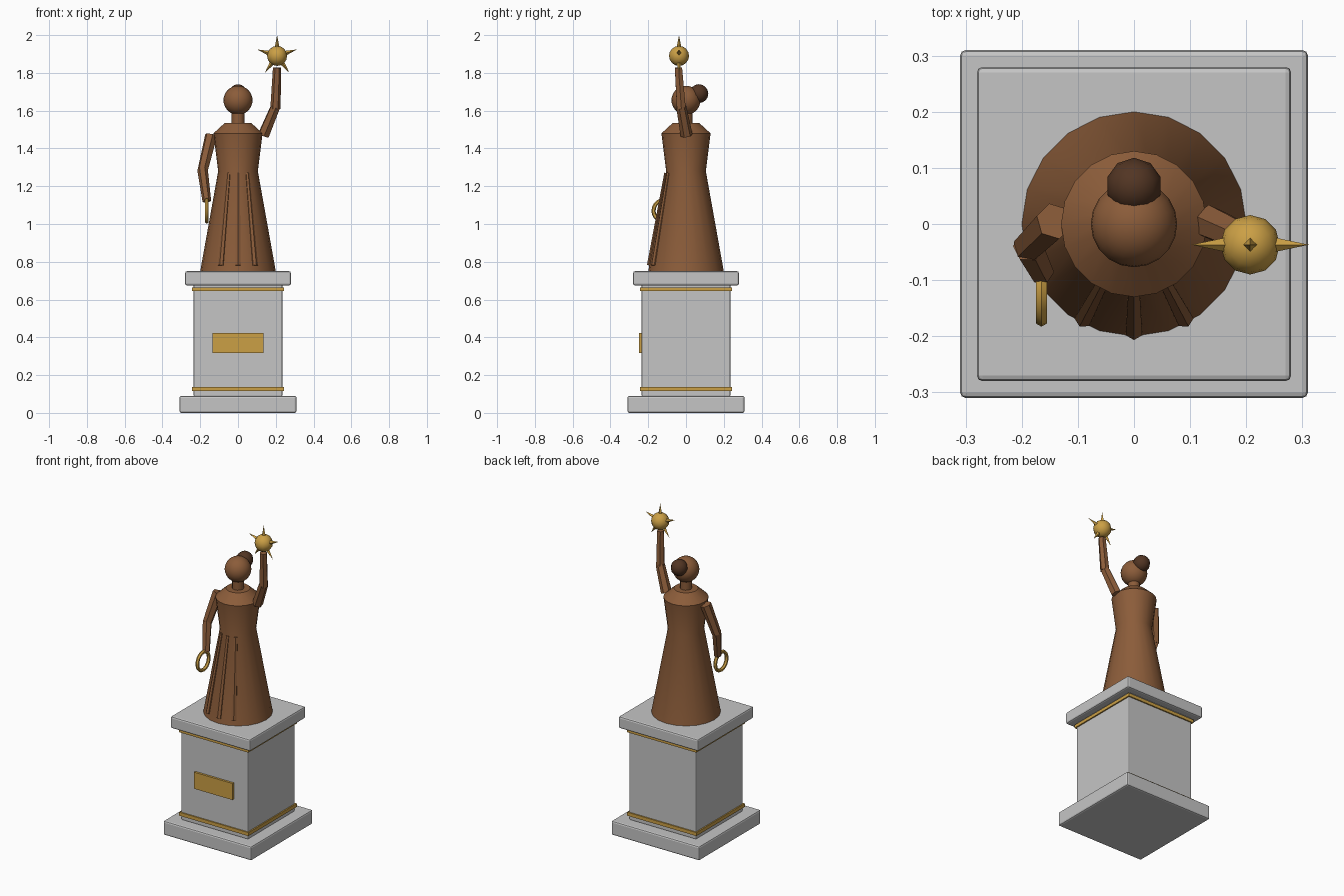
import bpy, math
from mathutils import Vector

if "Cube" in bpy.data.objects:
    bpy.data.objects.remove(bpy.data.objects["Cube"])


def material(name, rgb):
    m = bpy.data.materials.new(name)
    m.diffuse_color = (*rgb, 1)
    m.use_nodes = True
    m.node_tree.nodes["Principled BSDF"].inputs["Base Color"].default_value = m.diffuse_color
    return m


STONE = material("grey stone", (0.56, 0.56, 0.56))
BRONZE = material("brown bronze", (0.26, 0.108, 0.042))
DARK = material("dark bronze", (0.085, 0.036, 0.017))
GOLD = material("gold", (0.60, 0.35, 0.06))


def finish(name, mat, smooth=None):
    o = bpy.context.object
    o.name = name
    o.data.materials.append(mat)
    if smooth:
        bpy.ops.object.shade_smooth_by_angle(angle=math.radians(smooth))
    return o


def box(name, mat, half, z0, z1, bevel=0.0):
    bpy.ops.mesh.primitive_cube_add(size=1, location=(0, 0, (z0 + z1) / 2))
    o = finish(name, mat)
    o.scale = (2 * half, 2 * half, z1 - z0)
    bpy.ops.object.transform_apply(location=False, rotation=False, scale=True)
    if bevel:
        b = o.modifiers.new("bevel", "BEVEL")
        b.width, b.segments = bevel, 2
    return o


def rod(name, mat, a, b, r1, r2, sides=6, smooth=None):
    a, b = Vector(a), Vector(b)
    d = b - a
    bpy.ops.mesh.primitive_cone_add(vertices=sides, radius1=r1, radius2=r2, depth=d.length,
                                    location=(a + b) / 2,
                                    rotation=d.to_track_quat('Z', 'Y').to_euler())
    return finish(name, mat, smooth)


def ball(name, mat, loc, r, seg, rings):
    bpy.ops.mesh.primitive_uv_sphere_add(segments=seg, ring_count=rings, radius=r, location=loc)
    return finish(name, mat, 60)


# Pedestal
box("pedestal_base", STONE, 0.31, 0, 0.09, 0.01)
box("pedestal_shaft", STONE, 0.235, 0.085, 0.68, 0.008)
box("pedestal_cap", STONE, 0.28, 0.675, 0.75, 0.01)
box("lower_trim", GOLD, 0.243, 0.115, 0.137)
box("upper_trim", GOLD, 0.243, 0.645, 0.665)
bpy.ops.mesh.primitive_cube_add(size=1, location=(0, -0.24, 0.37))
plaque = finish("plaque", GOLD)
plaque.scale = (0.27, 0.018, 0.105)

# Gown: turned profile (radius, height)
profile = [(0.2, 0.75), (0.105, 1.28), (0.13, 1.48), (0.07, 1.535)]
N = 20
verts = [(r * math.sin(math.tau * i / N), r * math.cos(math.tau * i / N), z)
         for r, z in profile for i in range(N)]
faces = [(k * N + i, k * N + N + i, k * N + N + (i + 1) % N, k * N + (i + 1) % N)
         for k in range(len(profile) - 1) for i in range(N)]
faces += [tuple(range(N)), tuple(range(4 * N - 1, 3 * N - 1, -1))]
mesh = bpy.data.meshes.new("gown")
mesh.from_pydata(verts, [], faces)
gown = bpy.data.objects.new("gown", mesh)
bpy.context.collection.objects.link(gown)
bpy.ops.object.select_all(action='DESELECT')
gown.select_set(True)
bpy.context.view_layer.objects.active = gown
finish("gown", BRONZE, 35)

# Folds down the front of the gown
for i, deg in enumerate((-28, 0, 28)):
    s, c = math.sin(math.radians(deg)), -math.cos(math.radians(deg))
    rod(f"gown_fold_{i + 1}", BRONZE, (0.19 * s, 0.19 * c, 0.78),
        (0.104 * s, 0.104 * c, 1.27), 0.017, 0.011, 6)

# Head
rod("neck", BRONZE, (0, 0, 1.52), (0, 0, 1.61), 0.034, 0.034, 12, 40)
ball("head", BRONZE, (0, 0, 1.655), 0.077, 20, 14)
ball("hair_bun", DARK, (0, 0.068, 1.69), 0.05, 10, 8)

# Raised arm
rod("raised_upper_arm", BRONZE, (0.135, 0.003, 1.47), (0.198, -0.025, 1.62), 0.032, 0.027)
rod("raised_forearm", BRONZE, (0.198, -0.025, 1.61), (0.207, -0.04, 1.828), 0.027, 0.022)

# Lowered arm
rod("lowered_upper_arm", BRONZE, (-0.142, 0.005, 1.47), (-0.188, -0.04, 1.28), 0.033, 0.028)
rod("lowered_forearm", BRONZE, (-0.188, -0.04, 1.29), (-0.165, -0.085, 1.12), 0.028, 0.023)

# Star in the raised hand
star = Vector((0.207, -0.037, 1.89))
ball("star_ball", GOLD, star, 0.053, 12, 8)
for i in range(5):
    t = math.radians(90 + 72 * i)
    d = Vector((math.cos(t), 0, math.sin(t)))
    rod(f"star_spike_{i + 1}", GOLD, star + d * 0.04, star + d * 0.11, 0.014, 0, 4)

# Ring in the lowered hand
bpy.ops.mesh.primitive_torus_add(major_segments=20, minor_segments=6, major_radius=0.057,
                                 minor_radius=0.011, location=(-0.165, -0.115, 1.07),
                                 rotation=(0, math.pi / 2, 0))
finish("hand_ring", GOLD, 40)
